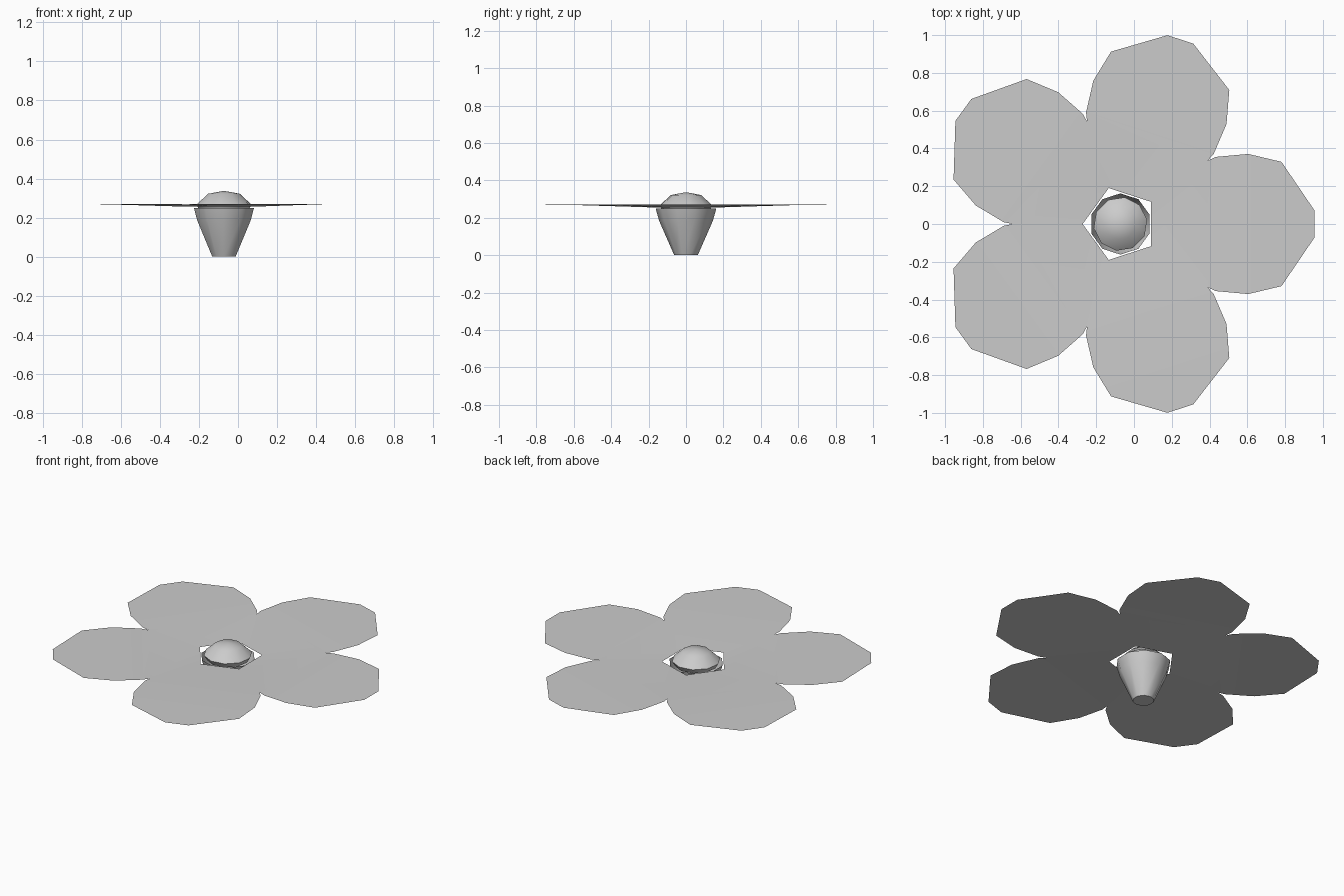
import bpy, bmesh
from math import cos, sin, radians, pi

if "Cube" in bpy.data.objects:
    bpy.data.objects.remove(bpy.data.objects["Cube"])

CX = -0.072  # flower axis
PETALS = 5


def finish(name, bm, smooth=None):
    me = bpy.data.meshes.new(name)
    bm.to_mesh(me)
    bm.free()
    ob = bpy.data.objects.new(name, me)
    bpy.context.collection.objects.link(ob)
    ob.location.x = CX
    if smooth:
        bpy.ops.object.select_all(action='DESELECT')
        ob.select_set(True)
        bpy.context.view_layer.objects.active = ob
        bpy.ops.object.shade_smooth_by_angle(angle=radians(smooth))
    return ob


def lathe(name, profile, sides, offset, cap_bottom=False, smooth=40):
    """Revolve (radius, z) points, bottom to top; radius 0 makes a pole."""
    bm = bmesh.new()
    rings = []
    for r, z in profile:
        n = sides if r > 0 else 1
        rings.append([bm.verts.new((r * cos(offset + 2 * pi * i / sides),
                                    r * sin(offset + 2 * pi * i / sides), z))
                      for i in range(n)])
    for a, b in zip(rings, rings[1:]):
        for i in range(sides):
            j = (i + 1) % sides
            if len(b) == 1:
                bm.faces.new((a[i], a[j], b[0]))
            else:
                bm.faces.new((a[i], a[j], b[j], b[i]))
    if cap_bottom:
        bm.faces.new(rings[0][::-1])
    return finish(name, bm, smooth)


# Open cup under the petals and the domed flower centre
lathe("flower_cup", [(0.063, 0), (0.144, 0.185), (0.162, 0.25)], 10, radians(18), True)
lathe("flower_centre", [(0.125, 0.235), (0.143, 0.266), (0.082, 0.322), (0, 0.337)],
      10, radians(9))

# Half outline of one petal: radius, angle from its axis, height
half = [(0.20, 36, 0.256), (0.57, 36, 0.267), (0.618, 35.1, 0.268),
        (0.772, 28.7, 0.27), (0.914, 21.1, 0.27), (1.03, 4, 0.27)]

# Five thin petals, each a strip of quads across its axis
bm = bmesh.new()
for k in range(PETALS):
    axis = 2 * pi * k / PETALS
    rows = []
    for r, a, z in half:
        rows.append([bm.verts.new((r * cos(axis + s * radians(a)),
                                   r * sin(axis + s * radians(a)), z)) for s in (-1, 1)])
    for (a0, a1), (b0, b1) in zip(rows, rows[1:]):
        bm.faces.new((a0, b0, b1, a1))
bmesh.ops.remove_doubles(bm, verts=bm.verts, dist=0.0005)
finish("petals", bm, 40)
